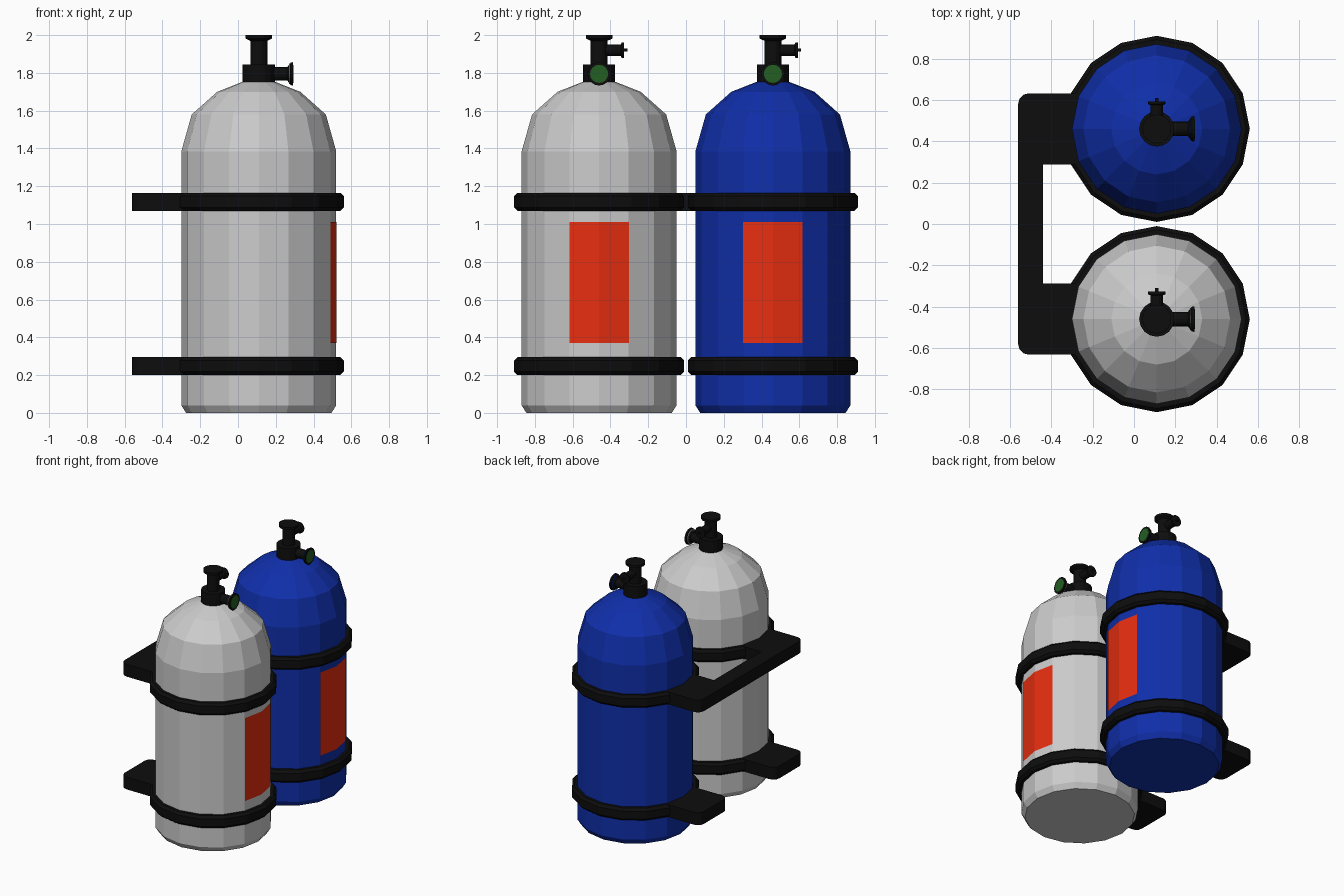
import bpy, bmesh, math
from mathutils import Matrix, Vector

if "Cube" in bpy.data.objects:
    bpy.data.objects.remove(bpy.data.objects["Cube"])

CX, CY, SIDES = 0.11, 0.46, 16
R, STRAP_R = 0.41, 0.45


def material(name, rgb):
    m = bpy.data.materials.new(name)
    m.diffuse_color = (*rgb, 1)
    m.use_nodes = True
    m.node_tree.nodes["Principled BSDF"].inputs["Base Color"].default_value = m.diffuse_color
    return m


BLACK = material("black", (0.004, 0.004, 0.004))
BLUE = material("blue", (0.005, 0.028, 0.4))
ORANGE = material("orange", (0.8, 0.028, 0.005))
GREEN = material("green", (0.017, 0.11, 0.017))


def finish(name, bm, mat=None):
    bmesh.ops.recalc_face_normals(bm, faces=bm.faces)
    me = bpy.data.meshes.new(name)
    bm.to_mesh(me)
    bm.free()
    ob = bpy.data.objects.new(name, me)
    bpy.context.collection.objects.link(ob)
    if mat:
        me.materials.append(mat)
    return ob


def lathe(name, profile, at, mat=None, axis='Z', sides=SIDES, closed=False):
    """Revolve (radius, height) points; open profiles get flat end caps."""
    rot = {'Z': Matrix(), 'X': Matrix.Rotation(math.pi / 2, 4, 'Y'),
           'Y': Matrix.Rotation(-math.pi / 2, 4, 'X')}[axis]
    m = Matrix.Translation(at) @ rot
    bm = bmesh.new()
    rings = []
    for r, h in profile:
        rings.append([bm.verts.new(m @ Vector((r * math.cos(a), r * math.sin(a), h)))
                      for a in (2 * math.pi * i / sides for i in range(sides))])
    pairs = list(zip(rings, rings[1:]))
    if closed:
        pairs.append((rings[-1], rings[0]))
    else:
        bm.faces.new(rings[0])
        bm.faces.new(rings[-1])
    for a, b in pairs:
        for i in range(sides):
            j = (i + 1) % sides
            bm.faces.new((a[i], a[j], b[j], b[i]))
    return finish(name, bm, mat)


def plate(name, outline, z0, z1, mat):
    """Extrude a flat outline upwards."""
    bm = bmesh.new()
    f = bm.faces.new([bm.verts.new((x, y, z0)) for x, y in outline])
    top = bmesh.ops.extrude_face_region(bm, geom=[f])['geom']
    bmesh.ops.translate(bm, vec=(0, 0, z1 - z0),
                        verts=[v for v in top if isinstance(v, bmesh.types.BMVert)])
    return finish(name, bm, mat)


def corner(x, y, r, a0):
    """Rounded corner points around centre (x, y)."""
    return [(x + r * math.cos(a), y + r * math.sin(a))
            for a in (math.radians(a0 + 30 * i) for i in range(4))]


def label(name, y):
    # patch covering the two facets that face +x
    bm = bmesh.new()
    cols = []
    for i in (-1, 0, 1):
        a = i * 2 * math.pi / SIDES
        cols.append([bm.verts.new((CX + (R + 0.002) * math.cos(a),
                                   y + (R + 0.002) * math.sin(a), z)) for z in (0.37, 1.01)])
    for a, b in zip(cols, cols[1:]):
        bm.faces.new((a[0], b[0], b[1], a[1]))
    return finish(name, bm, ORANGE)


STRAPS = {"lower": (0.20, 0.295), "upper": (1.07, 1.165)}
ARM = STRAP_R * math.sin(2 * math.pi / SIDES)          # arm half width
JOIN = CX - STRAP_R * math.cos(2 * math.pi / SIDES)    # where arm meets strap
BACK, CR = -0.56, 0.05

for side, y, paint in (("left", -CY, None), ("right", CY, BLUE)):
    # tank body with domed shoulder
    lathe(f"{side}_tank", [(0.385, 0), (R, 0.04), (R, 1.385), (0.355, 1.58),
                           (0.22, 1.70), (0.08, 1.755)], (CX, y, 0), paint)
    label(f"{side}_label", y)

    # straps
    for level, (z0, z1) in STRAPS.items():
        b = 0.018
        lathe(f"{side}_{level}_strap",
              [(0.40, z0), (STRAP_R - b, z0), (STRAP_R, z0 + b), (STRAP_R, z1 - b),
               (STRAP_R - b, z1), (0.40, z1)], (CX, y, 0), BLACK, closed=True)

    # valve body, stem and cap
    lathe(f"{side}_valve", [(0.085, 1.74), (0.085, 1.845), (0.045, 1.845), (0.045, 1.97),
                            (0.07, 1.982), (0.07, 2.0)], (CX, y, 0), BLACK)
    # gauge on the +x side
    lathe(f"{side}_gauge", [(0.035, 0.06), (0.035, 0.15), (0.06, 0.17), (0.062, 0.182)],
          (CX, y, 1.795), BLACK, 'X')
    lathe(f"{side}_gauge_back", [(0.054, 0.160), (0.054, 0.164)],
          (CX, y, 1.795), paint, 'X')
    lathe(f"{side}_gauge_face", [(0.048, 0.18), (0.048, 0.184)],
          (CX, y, 1.795), GREEN, 'X')
    # tap on the +y side
    lathe(f"{side}_tap", [(0.03, 0.03), (0.03, 0.115), (0.042, 0.12), (0.042, 0.133),
                          (0.008, 0.133), (0.008, 0.15)], (CX, y, 1.92), BLACK, 'Y')

    # separate lower bracket arm
    inner = JOIN + 0.03
    plate(f"{side}_lower_bracket",
          [(inner, y + ARM)] + corner(BACK + CR, y + ARM - CR, CR, 90)
          + corner(BACK + CR, y - ARM + CR, CR, 180) + [(inner, y - ARM)],
          *STRAPS["lower"], BLACK)

# upper bracket: one U-shaped plate linking both tanks
yo, yi = CY + ARM, CY - ARM
plate("upper_bracket",
      [(JOIN + 0.03, yo)] + corner(BACK + CR, yo - CR, CR, 90)
      + corner(BACK + CR, -yo + CR, CR, 180)
      + [(JOIN + 0.03, -yo), (JOIN + 0.03, -yi), (-0.44, -yi), (-0.44, yi), (JOIN + 0.03, yi)],
      *STRAPS["upper"], BLACK)
